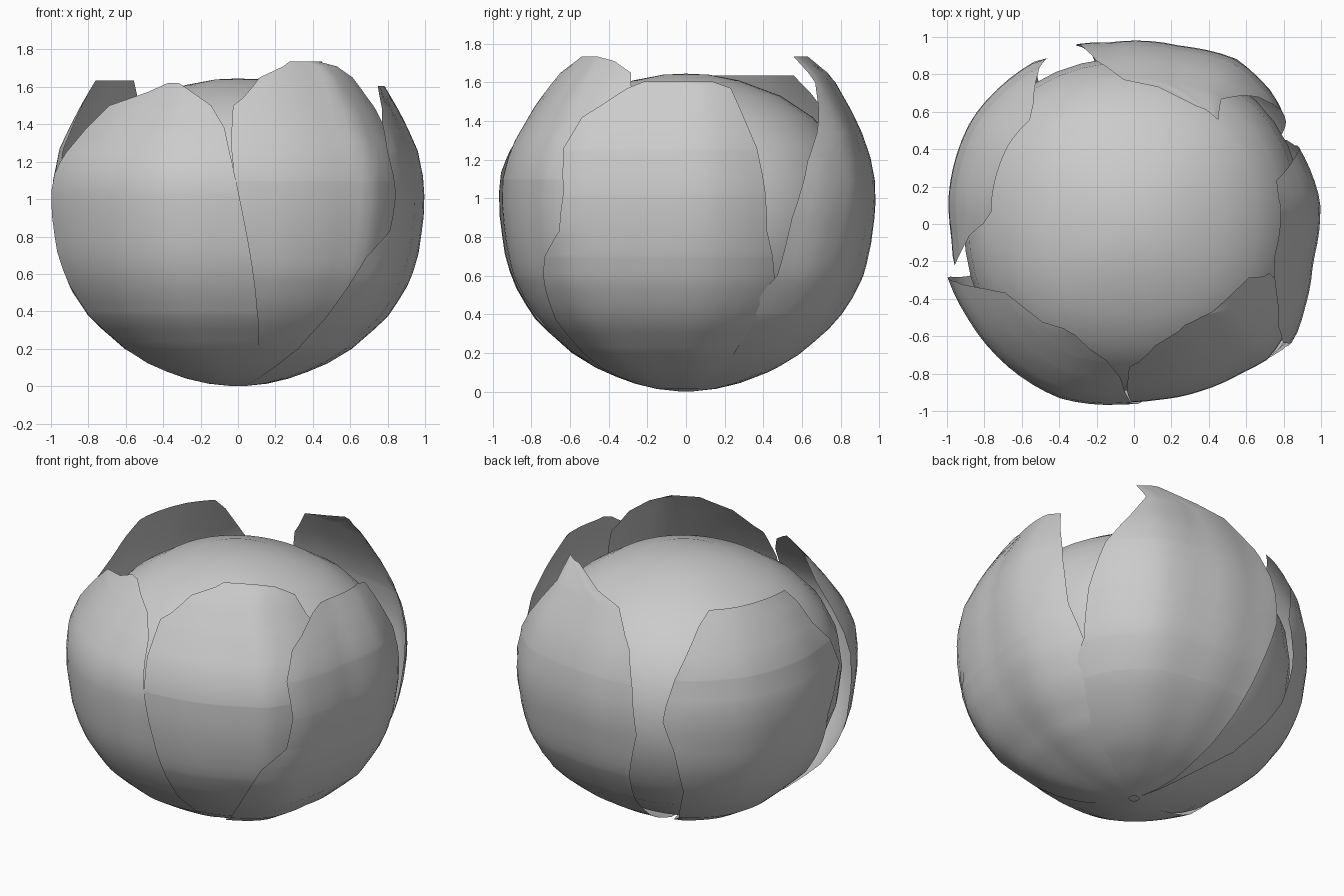
import bpy, bmesh, math

if "Cube" in bpy.data.objects:
    bpy.data.objects.remove(bpy.data.objects["Cube"])

# Side profile shared by all outer leaves: (height, radius factor)
PROFILE = [(0, 0.03), (.012, .15), (.045, .29), (.11, .46), (.2, .61), (.36, .795), (.51, .895),
           (.6, .935), (.72, .97), (.95, 1), (1.1, .995), (1.27, .96), (1.45, .875), (1.63, .77),
           (1.74, .69)]
CORE = [(.03, 0), (.06, .25), (.13, .43), (.32, .69), (.5, .81), (.7, .885), (.9, .91), (1.1, .885),
        (1.28, .80), (1.42, .67), (1.53, .5), (1.61, .28), (1.64, .12), (1.645, 0)]


def interp(table, z, col=1):
    """Linear lookup in a table sorted by its first column."""
    if z <= table[0][0]:
        return table[0][col]
    for a, b in zip(table, table[1:]):
        if z <= b[0]:
            t = (z - a[0]) / (b[0] - a[0])
            return a[col] + t * (b[col] - a[col])
    return table[-1][col]


def polar(r, deg, z):
    a = math.radians(deg)
    return (r * math.cos(a), r * math.sin(a), z)


def grid_object(name, rows, closed=False):
    """Skin a list of point rows into a smooth surface."""
    bm = bmesh.new()
    vs = [[bm.verts.new(p) for p in row] for row in rows]
    n = len(rows[0])
    for a, b in zip(vs, vs[1:]):
        for i in range(n if closed else n - 1):
            j = (i + 1) % n
            bm.faces.new((a[i], a[j], b[j], b[i]))
    bmesh.ops.remove_doubles(bm, verts=bm.verts, dist=1e-4)
    for f in bm.faces:
        f.smooth = True
    me = bpy.data.meshes.new(name)
    bm.to_mesh(me)
    bm.free()
    ob = bpy.data.objects.new(name, me)
    bpy.context.collection.objects.link(ob)
    return ob


def leaf(name, edges, bulge, tuck=0.0, cols=16):
    """Cupped leaf. edges = (height, start angle, end angle) from base to tip,
    bulge = (angle, radius at the waist), tuck = inward lean of the tip."""
    top = edges[-1][0]
    heights = {top * (k / 20) ** 1.6 for k in range(21)} | {e[0] for e in edges}
    rows = []
    for z in sorted(heights):
        r = interp(PROFILE, z)
        lean = tuck * max(0, z - 1.15)
        a0, a1 = interp(edges, z, 1), interp(edges, z, 2)
        angles = [a0 + (a1 - a0) * i / cols for i in range(cols + 1)]
        rows.append([polar(r * interp(bulge, a) - lean, a, z) for a in angles])
    return grid_object(name, rows)


# Tight inner head, slightly squarish in plan
core_rows = [[polar(r * (1 + .03 * math.sin(k * math.tau / 20) ** 2 - .02 * math.sin(k * math.tau / 40) ** 2),
                    k * 9, z) for k in range(40)] for z, r in CORE]
grid_object("inner_head", core_rows, closed=True)

# Outer wrapping leaves
leaf("front_left_leaf", [
    (0, -170, -60), (.2, -162, -79), (.4, -162, -82.5), (.8, -164, -87), (1.05, -164, -90),
    (1.2, -162, -92), (1.38, -157, -95), (1.5, -152, -101), (1.57, -133, -110), (1.62, -124, -118)],
    [(-164, 1.04), (-151, 1.025), (-129, 1.02), (-113, 1.015), (-92, .965), (-60, .965)], tuck=.25)
leaf("front_right_leaf", [
    (0, -95, -20), (.2, -84, -35), (.6, -88, -33), (1.1, -91, -30), (1.3, -92.5, -24),
    (1.5, -92, -20), (1.54, -88, -22), (1.65, -80, -25), (1.71, -67, -35), (1.735, -63, -47)],
    [(-92, .955), (-82, .95), (-67, .965), (-54, .985), (-45, 1.02), (-30, .99), (-20, .96)], tuck=.12)
leaf("right_leaf", [
    (0, -70, 30), (.2, -59, 25), (.58, -50, 31), (.69, -47, 29), (.83, -39, 26), (1.03, -37, 25),
    (1.26, -38.5, 23), (1.42, -35, 20), (1.57, -22, 17), (1.605, -16, 10)],
    [(-58, 1.02), (-40, 1.06), (-34.6, 1.055), (-26, 1.02), (-12, .98), (7, 1.005), (25, .975), (31, .96)])
leaf("back_leaf", [
    (0, 0, 110), (.1, 14, 104), (.4, 22, 103), (.6, 31, 104), (.9, 34, 108), (1.2, 40, 106),
    (1.4, 48, 103), (1.6, 55, 94), (1.65, 54, 80), (1.735, 51, 62)],
    [(20, .95), (37, .995), (43, 1.02), (58, 1.04), (75, .985), (98, .98), (107, 1.01)])
leaf("left_leaf", [
    (0, 110, 200), (.2, 121, 192), (.5, 124, 187), (.8, 121, 186), (1.0, 117, 190), (1.1, 118, 193),
    (1.27, 121, 190), (1.4, 125, 184), (1.55, 130, 180), (1.635, 135, 175)],
    [(117, 1.0), (121, 1.02), (147, 1.035), (171, 1.005), (184, .98), (194, .99)])
